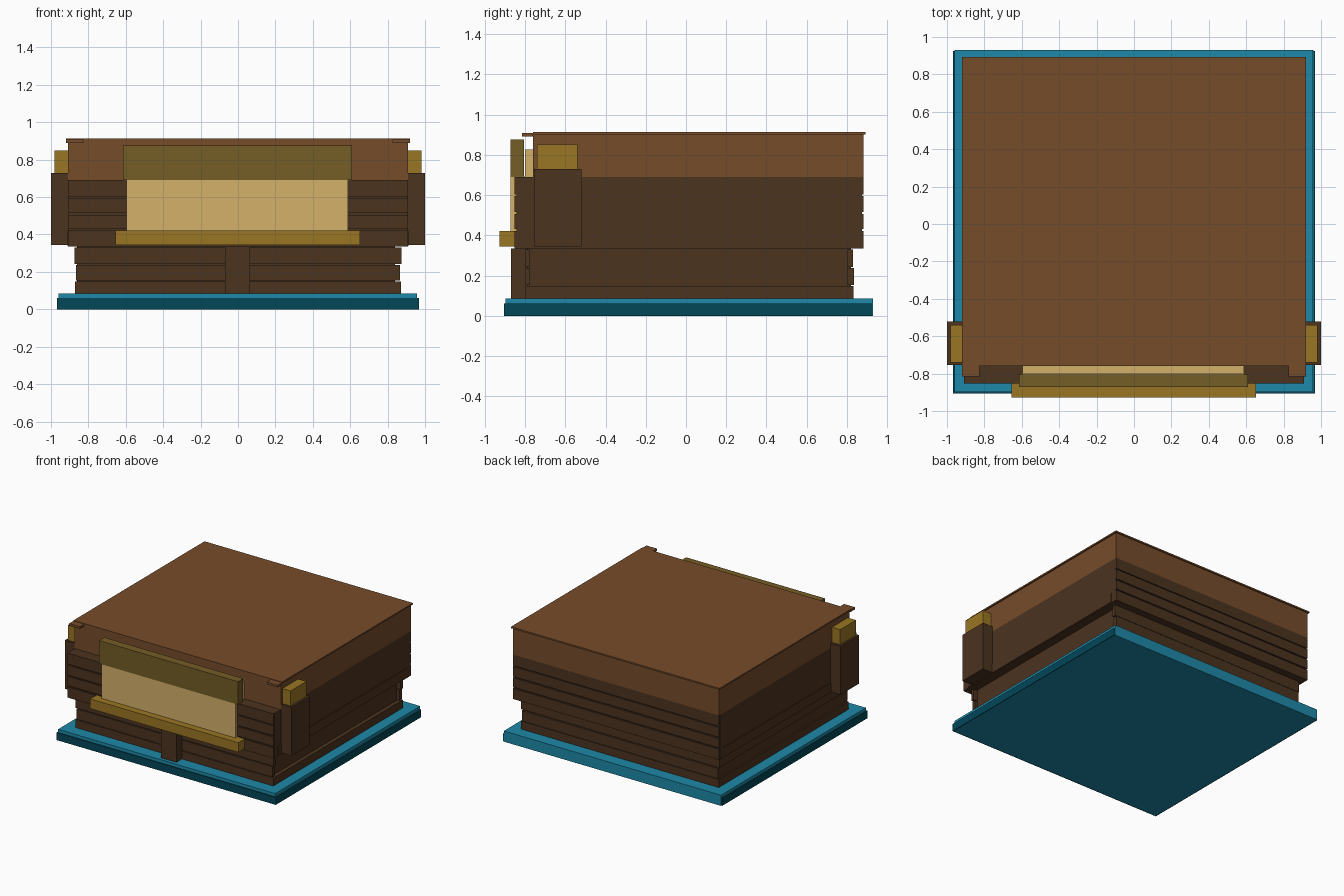
import bpy
import bmesh
from mathutils import Vector

cube = bpy.data.objects.get("Cube")
if cube:
    bpy.data.objects.remove(cube, do_unlink=True)


def linear(c):
    c /= 255
    return c / 12.92 if c <= 0.04045 else ((c + 0.055) / 1.055) ** 2.4


def material(name, r, g, b):
    m = bpy.data.materials.new(name)
    m.use_nodes = True
    rgba = (linear(r), linear(g), linear(b), 1)
    m.diffuse_color = rgba
    bsdf = m.node_tree.nodes["Principled BSDF"]
    bsdf.inputs["Base Color"].default_value = rgba
    bsdf.inputs["Roughness"].default_value = 0.9
    return m


BROWN = material("roof brown", 118, 76, 42)
DARK = material("dark timber", 75, 51, 31)
GOLD = material("gold", 154, 118, 36)
OLIVE = material("olive", 117, 93, 38)
CREAM = material("cream", 213, 177, 106)
TEAL = material("teal", 30, 137, 168)
DEEP = material("deep teal", 2, 71, 89)


def box(name, mat, x, y, z):
    """Box between (min, max) pairs on each axis."""
    bm = bmesh.new()
    bmesh.ops.create_cube(bm, size=1)
    lo, hi = Vector((x[0], y[0], z[0])), Vector((x[1], y[1], z[1]))
    for v in bm.verts:
        v.co = Vector(lo[i] + (v.co[i] + 0.5) * (hi[i] - lo[i]) for i in range(3))
    me = bpy.data.meshes.new(name)
    bm.to_mesh(me)
    bm.free()
    me.materials.append(mat)
    ob = bpy.data.objects.new(name, me)
    bpy.context.collection.objects.link(ob)
    return ob


def pair(name, mat, x, y, z):
    """The same box on both sides."""
    box("left_" + name, mat, x, y, z)
    box("right_" + name, mat, (-x[1], -x[0]), y, z)


# Base slab, top plate, and darker trim along the front and sides
box("base_slab", TEAL, (-0.96, 0.96), (-0.897, 0.93), (0, 0.06))
box("base_plate", TEAL, (-0.96, 0.957), (-0.897, 0.93), (0.06, 0.085))
box("base_front_trim", DEEP, (-0.967, 0.967), (-0.905, -0.897), (0, 0.06))
pair("base_side_trim", DEEP, (0.96, 0.967), (-0.897, 0.925), (0, 0.06))

# Lower timber courses around a core, leaving a long recess on one side
box("lower_core", DARK, (-0.86, 0.84), (-0.79, 0.82), (0.085, 0.335))
box("lower_sill_course", DARK, (-0.872, 0.872), (-0.80, 0.832), (0.085, 0.149))
for i, (z0, z1, hx, back) in enumerate([(0.154, 0.237, 0.865, 0.835), (0.243, 0.33, 0.875, 0.83)]):
    box(f"lower_front_course_{i + 1}", DARK, (-hx, hx), (-0.80, -0.775), (z0, z1))
    box(f"lower_back_course_{i + 1}", DARK, (-hx, hx), (0.80, back), (z0, z1))
    box(f"lower_side_course_{i + 1}", DARK, (-hx, -0.84), (-0.775, 0.80), (z0, z1))
box("front_post", DARK, (-0.07, 0.065), (-0.87, -0.78), (0.085, 0.335))

# Overhanging upper wall, with grooved courses on the front and back
box("upper_core", DARK, (-0.91, 0.91), (-0.842, 0.874), (0.335, 0.69))
for i, (z0, z1) in enumerate([(0.335, 0.42), (0.43, 0.505), (0.515, 0.595), (0.602, 0.69)]):
    box(f"upper_course_{i + 1}", DARK, (-0.909, 0.909), (-0.852, 0.883), (z0, z1))
pair("wall_board", DARK, (0.9, 0.914), (-0.80, 0.83), (0.34, 0.415))

# Roof block, thin lid and front corner tabs
box("roof_block", BROWN, (-0.91, 0.91), (-0.76, 0.883), (0.69, 0.9))
box("roof_lid", BROWN, (-0.92, 0.92), (-0.76, 0.892), (0.9, 0.912))
pair("roof_corner_tab", BROWN, (0.825, 0.92), (-0.815, -0.76), (0.89, 0.908))

# Front panel framed by a top board and a sill
box("front_panel", CREAM, (-0.595, 0.588), (-0.872, -0.80), (0.42, 0.692))
box("panel_backing", CREAM, (-0.595, 0.588), (-0.80, -0.75), (0.60, 0.825))
box("panel_top_board", OLIVE, (-0.615, 0.61), (-0.872, -0.805), (0.692, 0.875))
box("panel_sill", GOLD, (-0.655, 0.652), (-0.927, -0.85), (0.343, 0.42))

# Side posts with gold caps
pair("side_post", DARK, (0.90, 1.0), (-0.755, -0.52), (0.343, 0.73))
pair("side_post_cap", GOLD, (0.90, 0.982), (-0.74, -0.54), (0.73, 0.85))
